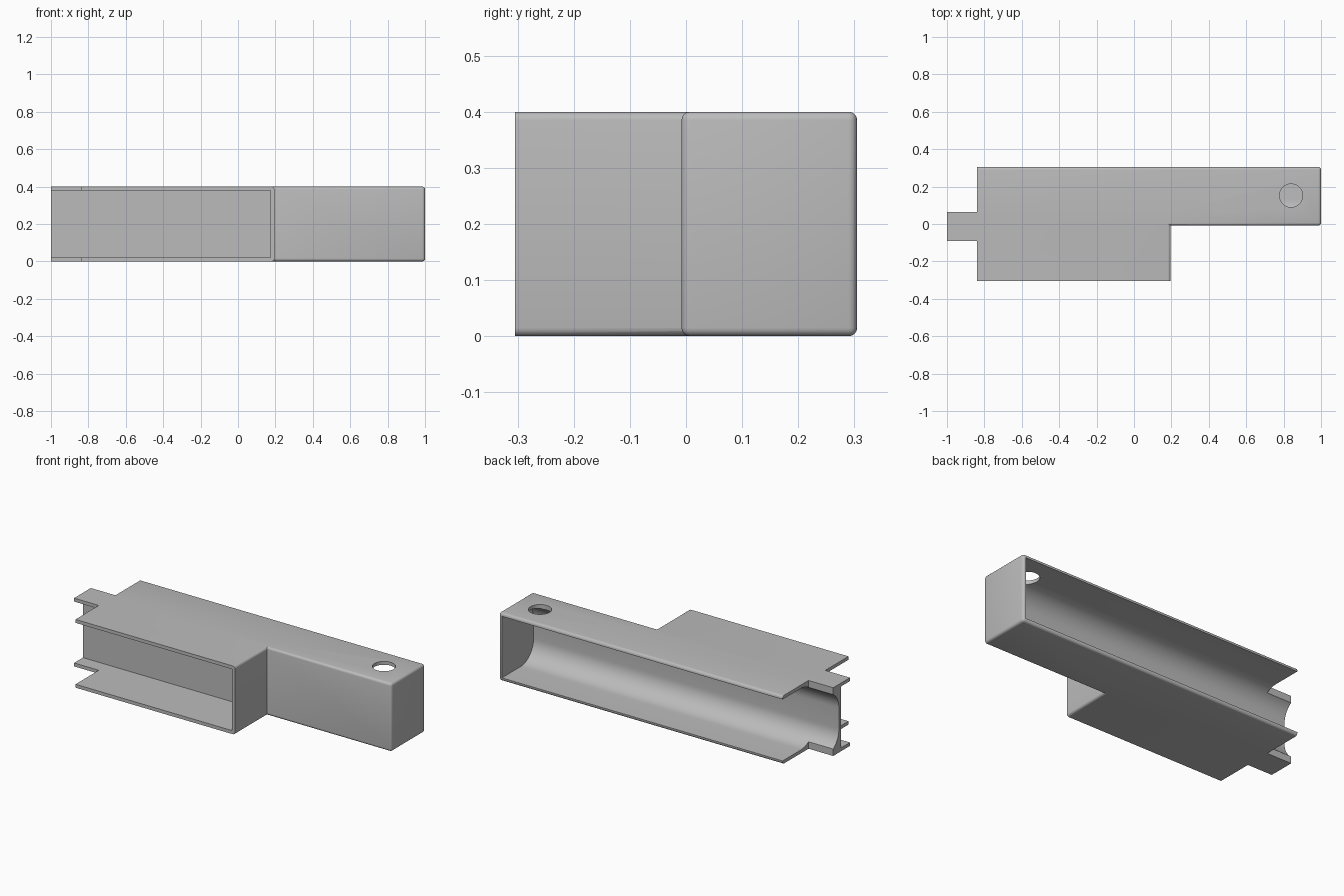
import bpy, bmesh, math
from mathutils import Vector

if "Cube" in bpy.data.objects:
    bpy.data.objects.remove(bpy.data.objects["Cube"], do_unlink=True)

# Single grey material
GREY = (0.5, 0.5, 0.5, 1)
grey = bpy.data.materials.new("plain grey")
grey.use_nodes = True
grey.diffuse_color = GREY
grey.node_tree.nodes["Principled BSDF"].inputs["Base Color"].default_value = GREY


def box(name, lo, hi, radius=0, segments=4, pick=None):
    """Box between two corners; edges whose midpoint and direction pass pick are rounded."""
    bm = bmesh.new()
    bmesh.ops.create_cube(bm, size=1)
    lo, hi = Vector(lo), Vector(hi)
    for v in bm.verts:
        v.co = [lo[i] + (v.co[i] + 0.5) * (hi[i] - lo[i]) for i in range(3)]
    if radius:
        edges = []
        for e in bm.edges:
            mid = (e.verts[0].co + e.verts[1].co) / 2
            way = (e.verts[1].co - e.verts[0].co).normalized()
            if pick is None or pick(mid, way):
                edges.append(e)
        bmesh.ops.bevel(bm, geom=edges, offset=radius, segments=segments,
                        profile=0.5, affect='EDGES')
    return finish(name, bm)


def finish(name, bm):
    bmesh.ops.recalc_face_normals(bm, faces=bm.faces)
    mesh = bpy.data.meshes.new(name)
    bm.to_mesh(mesh)
    bm.free()
    mesh.materials.append(grey)
    obj = bpy.data.objects.new(name, mesh)
    bpy.context.collection.objects.link(obj)
    return obj


def combine(target, tool, operation):
    mod = target.modifiers.new(operation.title(), 'BOOLEAN')
    mod.operation = operation
    mod.solver = 'EXACT'
    mod.object = tool
    bpy.context.view_layer.objects.active = target
    bpy.ops.object.modifier_apply(modifier=mod.name)
    bpy.data.objects.remove(tool, do_unlink=True)


TOP, WALL, HALF = 0.4, 0.02, 0.305
WEB_FRONT, WEB_BACK = -0.008, 0.012
FRONT_END, TAB_START = 0.195, -0.84

# Long rounded body and the shorter body in front of it
body = box("channel_body", (-1.1, WEB_FRONT, 0), (1, HALF, TOP), 0.015)
front = box("front_body", (-1.1, -HALF, 0), (FRONT_END, 0.05, TOP), 0.015,
            pick=lambda mid, way: abs(way.y) > 0.9 and mid.x > 0)
combine(body, front, 'UNION')

# Back channel with filleted inner corners, front channel with sharp ones
back_cavity = box("back_cavity", (-1.2, WEB_BACK, WALL), (1 - WALL, 0.6, TOP - WALL), 0.12, 12,
                  pick=lambda mid, way: abs(way.x) > 0.9 and mid.y < 0.1)
combine(body, back_cavity, 'DIFFERENCE')
front_cavity = box("front_cavity", (-1.2, -0.6, WALL), (FRONT_END - WALL, WEB_FRONT, TOP - WALL))
combine(body, front_cavity, 'DIFFERENCE')

# Trim the open end and notch it to leave the narrow tab
for lo, hi in (((-1.3, -1, -1), (-1, 1, 1)),
               ((-1.3, 0.065, -1), (TAB_START, 1, 1)),
               ((-1.3, -1, -1), (TAB_START, -0.09, 1))):
    combine(body, box("end_cutter", lo, hi), 'DIFFERENCE')

# Round hole through the top flange
bm = bmesh.new()
bmesh.ops.create_cone(bm, cap_ends=True, segments=40, radius1=0.062, radius2=0.062, depth=0.16)
bmesh.ops.translate(bm, verts=bm.verts, vec=(0.84, 0.152, TOP))
combine(body, finish("hole_cutter", bm), 'DIFFERENCE')

# Smooth the fillets, keep the corners crisp
bpy.ops.object.select_all(action='DESELECT')
body.select_set(True)
bpy.context.view_layer.objects.active = body
bpy.ops.object.shade_smooth_by_angle(angle=math.radians(30))
